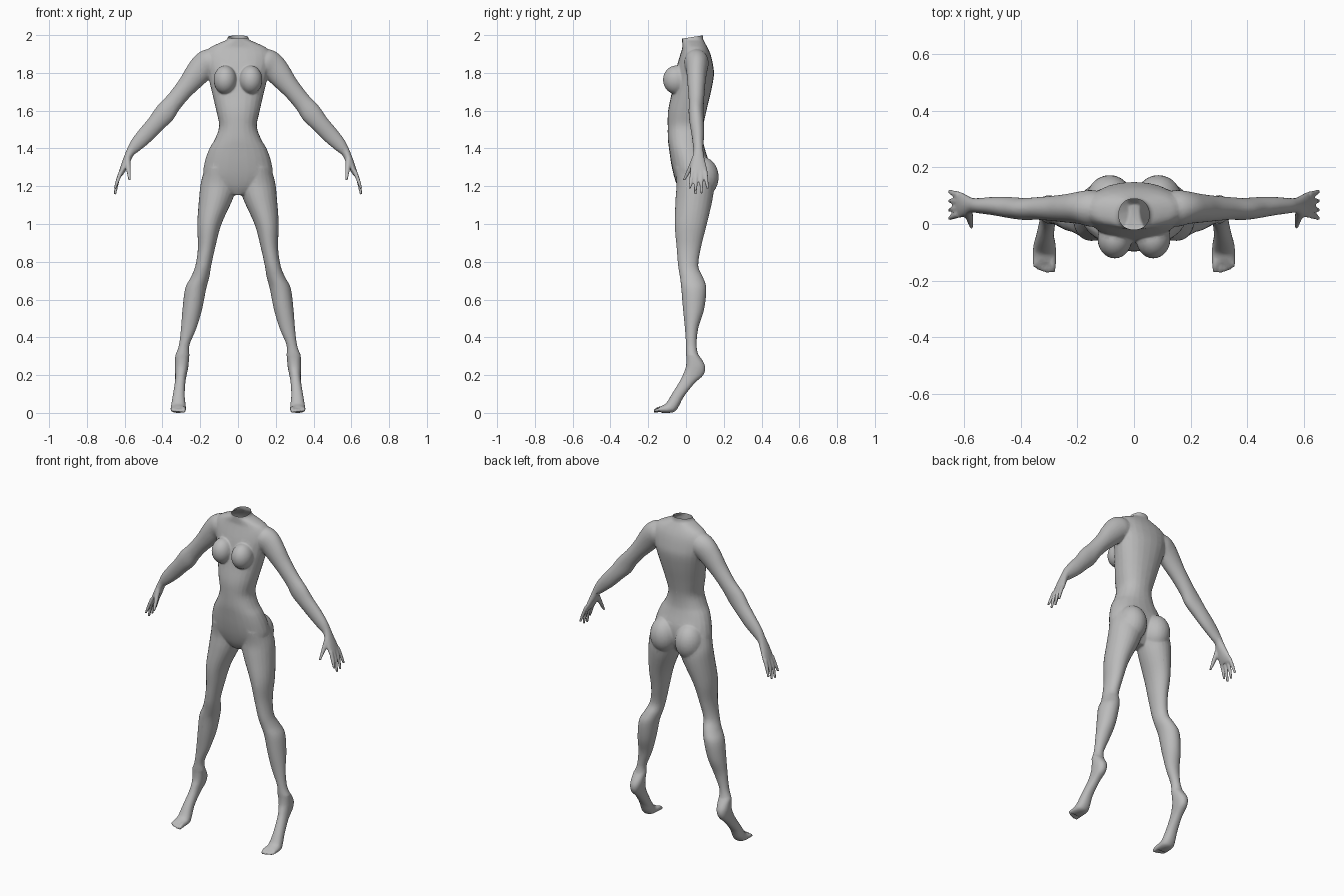
import bpy, bmesh, math
from mathutils import Vector as V

bm = bmesh.new()
SEG, SUB = 24, 4


def spow(c, e):
    return math.copysign(abs(c) ** e, c)


def loft(rings, s=1, e=1.0):
    """Closed tube through rings (p, q, w): opposite points p, q and half-width w."""
    keys = [((p + q) / 2, (p - q) / 2, w) for p, q, w in rings]
    smooth = []
    for i in range(len(keys) - 1):
        k = [keys[max(0, min(len(keys) - 1, i + d))] for d in (-1, 0, 1, 2)]
        for j in range(SUB):
            t = j / SUB
            smooth.append([(b * 2 + (c - a) * t + (a * 2 - b * 5 + c * 4 - d) * t ** 2
                            + (b * 3 - a - c * 3 + d) * t ** 3) / 2 for a, b, c, d in zip(*k)])
    smooth.append(keys[-1])
    loops = []
    for c, u, w in smooth:
        loop = []
        for n in range(SEG):
            a = 2 * math.pi * n / SEG
            p = c + u * spow(math.cos(a), e) + w * spow(math.sin(a), e)
            loop.append(bm.verts.new((p.x * s, p.y, p.z)))
        loops.append(loop)
    faces = [bm.faces.new(loops[0]), bm.faces.new(loops[-1][::-1])]
    for l0, l1 in zip(loops, loops[1:]):
        for n in range(SEG):
            m = (n + 1) % SEG
            faces.append(bm.faces.new((l0[n], l1[n], l1[m], l0[m])))
    bmesh.ops.recalc_face_normals(bm, faces=faces)


def digit(path, radii, u, w, s):
    """Finger or toe along a short path."""
    loft([(V(c) + V(u) * r, V(c) - V(u) * r, V(w) * r) for c, r in zip(path, radii)], s)


def ball(c, r, s):
    vs = bmesh.ops.create_uvsphere(bm, u_segments=24, v_segments=16, radius=1)["verts"]
    for v in vs:
        v.co = (s * c[0] + v.co.x * r[0], c[1] + v.co.y * r[1], c[2] + v.co.z * r[2])


# Torso: half width, front y, back y, height
torso = [(.055, -.02, .09, 2.05), (.055, -.02, .09, 1.985), (.095, -.02, .1, 1.962),
         (.15, -.02, .115, 1.935), (.175, -.03, .13, 1.9), (.175, -.045, .142, 1.85),
         (.16, -.058, .148, 1.79), (.138, -.075, .132, 1.7), (.115, -.095, .108, 1.6),
         (.1, -.097, .092, 1.52), (.123, -.096, .09, 1.45), (.152, -.09, .1, 1.4),
         (.176, -.08, .12, 1.33), (.182, -.065, .12, 1.26), (.13, -.045, .1, 1.2),
         (.04, -.02, .07, 1.155)]
loft([(V((h, (f + b) / 2, z)), V((-h, (f + b) / 2, z)), V((0, (b - f) / 2, 0)))
      for h, f, b, z in torso], e=.9)

# Leg: inner x, outer x, front y, back y, height
leg = [(.03, .175, -.06, .12, 1.3), (.008, .197, -.05, .145, 1.22), (.025, .206, -.055, .142, 1.14),
       (.088, .216, -.06, .11, 1.0), (.12, .212, -.05, .08, .88), (.142, .226, -.042, .065, .78),
       (.152, .25, -.032, .09, .72), (.168, .28, -.025, .108, .66), (.19, .294, -.016, .096, .55),
       (.22, .302, -.006, .065, .45), (.257, .313, 0, .056, .36), (.256, .333, 0, .066, .305)]
# Foot: top y, z, sole y, z, inner x, outer x
foot = [(0, .25, .1, .255, .262, .335), (-.012, .215, .094, .205, .27, .333),
        (-.03, .175, .045, .158, .278, .334), (-.073, .105, -.01, .09, .282, .345),
        (-.1, .06, -.045, .025, .277, .354), (-.115, .046, -.072, .004, .275, .357),
        (-.137, .036, -.133, .002, .275, .357)]
# Arm and palm: upper x, z, lower x, z, front y, back y
arm = [(.1, 1.925, .1, 1.8, .0, .11), (.17, 1.926, .13, 1.785, -.01, .12),
       (.225, 1.895, .155, 1.765, 0, .115), (.27, 1.835, .205, 1.72, .005, .106),
       (.31, 1.767, .258, 1.67, .01, .1), (.37, 1.687, .31, 1.608, .015, .095),
       (.427, 1.627, .345, 1.553, .014, .092), (.47, 1.565, .4, 1.5, .02, .095),
       (.52, 1.505, .46, 1.44, .03, .096), (.562, 1.45, .523, 1.388, .037, .092),
       (.585, 1.405, .553, 1.365, .04, .092), (.605, 1.355, .572, 1.327, .03, .1),
       (.624, 1.3, .594, 1.285, .022, .112), (.633, 1.262, .613, 1.257, .022, .116)]

for s in (1, -1):
    rings = [(V((o, (f + b) / 2, z)), V((i, (f + b) / 2, z)), V((0, (b - f) / 2, 0)))
             for i, o, f, b, z in leg]
    loft(rings, s)
    # The foot starts inside the ankle and runs down to the ball
    rings = [(V(((i + o) / 2, ty, tz)), V(((i + o) / 2, sy, sz)), V(((o - i) / 2, 0, 0)))
             for ty, tz, sy, sz, i, o in [(.002, .31, .066, .31, .258, .332)] + foot]
    loft(rings, s, .9)
    loft([(V((a, (f + b) / 2, az)), V((c, (f + b) / 2, cz)), V((0, (b - f) / 2, 0)))
          for a, az, c, cz, f, b in arm], s)
    # Toes
    for x, r, tip in ((.288, .0125, -.17), (.307, .009, -.172), (.322, .0085, -.168),
                      (.336, .008, -.162), (.349, .008, -.154)):
        digit([(x, -.115, .022), (x, -.145, .02), (x, tip, .011)], [r, r, r * .7],
              (1, 0, 0), (0, 0, 1.2), s)
    # Fingers
    for y0, y1, z1 in ((.034, .02, 1.19), (.056, .049, 1.158), (.08, .082, 1.163), (.102, .115, 1.188)):
        ym = (y0 + y1) / 2
        digit([(.617, y0, 1.285), (.638, ym, 1.23), (.651, y1, z1)], [.012, .0105, .007],
              (1, 0, 0), (0, 1, 0), s)
    # Thumb
    digit([(.586, .046, 1.35), (.579, .016, 1.285), (.574, -.012, 1.232)], [.016, .0125, .007],
          (1, 0, 0), (0, 1, 0), s)
    # Breast and buttock
    ball((.068, -.052, 1.765), (.061, .07, .076), s)
    ball((.086, .083, 1.25), (.084, .09, .108), s)

mesh = bpy.data.meshes.new("body")
bm.to_mesh(mesh)
bm.free()
body = bpy.data.objects.new("body", mesh)
bpy.context.collection.objects.link(body)
bpy.context.view_layer.objects.active = body
body.select_set(True)

# Fuse all parts into one skin, soften the joins and thin the mesh
m = body.modifiers.new("fuse", 'REMESH')
m.mode = 'VOXEL'
m.voxel_size = .005
m = body.modifiers.new("soften", 'SMOOTH')
m.factor, m.iterations = .5, 6
m = body.modifiers.new("thin", 'DECIMATE')
m.ratio = .15
for name in ("fuse", "soften", "thin"):
    bpy.ops.object.modifier_apply(modifier=name)

# Stand on the floor and cut the neck open
bm = bmesh.new()
bm.from_mesh(body.data)
low = min(v.co.z for v in bm.verts)
for v in bm.verts:
    v.co.z -= low
bmesh.ops.bisect_plane(bm, geom=bm.verts[:] + bm.edges[:] + bm.faces[:], plane_co=(0, .035, 1.99),
                       plane_no=(0, -.155, 1), clear_outer=True)
bm.to_mesh(body.data)
bm.free()

grey = bpy.data.materials.new("plain grey")
grey.diffuse_color = (.5, .5, .5, 1)
body.data.materials.clear()
body.data.materials.append(grey)
bpy.ops.object.shade_smooth()
